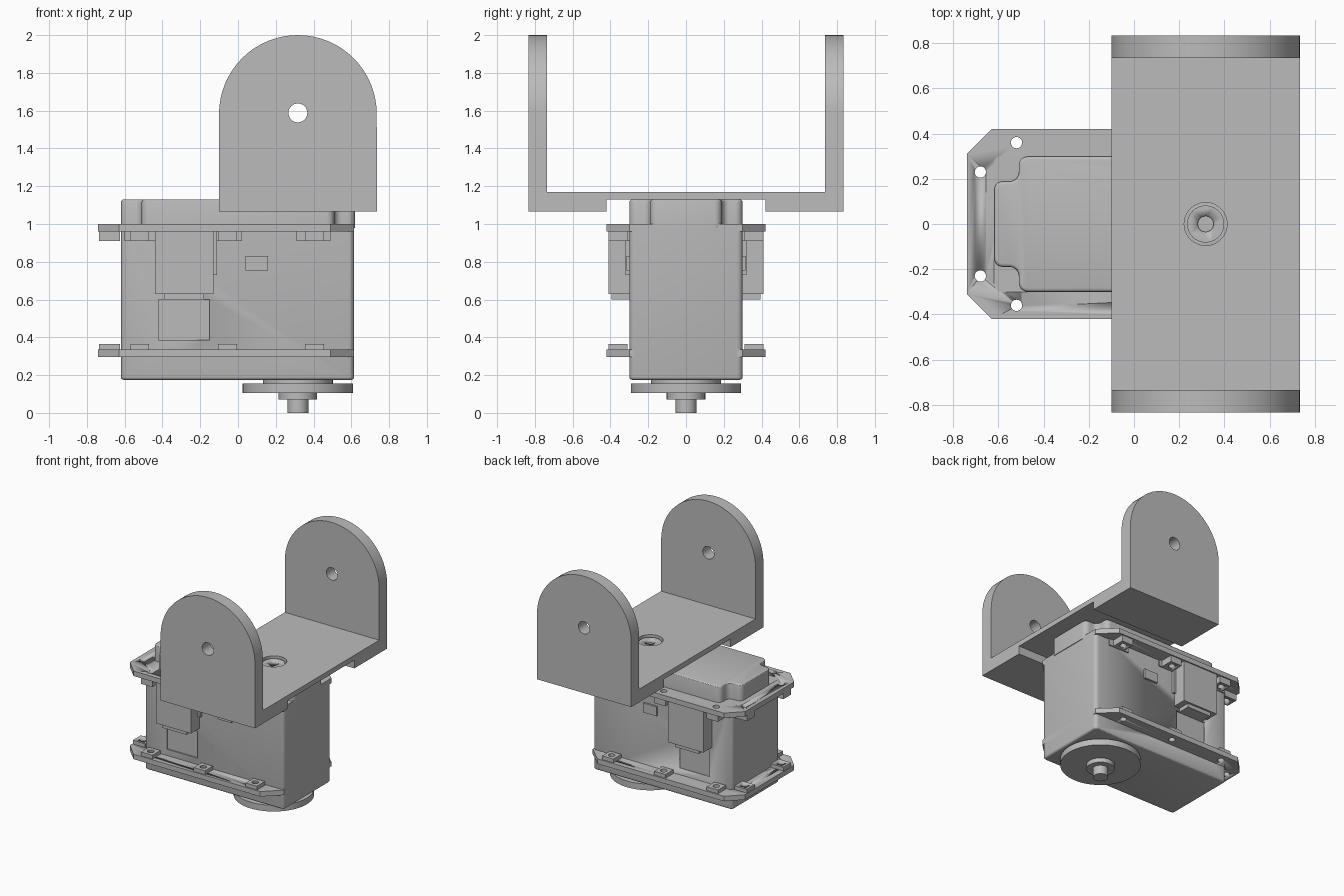
import bpy, bmesh
from math import cos, sin, pi, radians

if "Cube" in bpy.data.objects:
    bpy.data.objects.remove(bpy.data.objects["Cube"])

grey = bpy.data.materials.new("plain grey")
grey.use_nodes = True
GREY = (0.5, 0.5, 0.5, 1)
grey.diffuse_color = GREY
grey.node_tree.nodes["Principled BSDF"].inputs["Base Color"].default_value = GREY


def activate(ob):
    bpy.ops.object.select_all(action="DESELECT")
    ob.select_set(True)
    bpy.context.view_layer.objects.active = ob


def prism(name, pts, lo, hi, axis="z", side=0, rim=0, rims=()):
    """Extrude an outline along an axis; round the side edges, then the given rims."""
    place = {"z": lambda u, v, w: (u, v, w),
             "y": lambda u, v, w: (u, w, v),
             "x": lambda u, v, w: (w, u, v)}[axis]
    bm = bmesh.new()
    low = [bm.verts.new(place(u, v, lo)) for u, v in pts]
    high = [bm.verts.new(place(u, v, hi)) for u, v in pts]
    bm.faces.new(low)
    bm.faces.new(high)
    n = len(pts)
    uprights = []
    for i in range(n):
        j = (i + 1) % n
        bm.faces.new((low[i], low[j], high[j], high[i]))
    bmesh.ops.recalc_face_normals(bm, faces=bm.faces)
    k = "xyz".index(axis)
    if side:
        uprights = [e for e in bm.edges if abs(e.verts[0].co[k] - e.verts[1].co[k]) > 1e-4]
        bmesh.ops.bevel(bm, geom=uprights, offset=side, segments=5, profile=0.5, affect="EDGES")
    for level in rims:
        edges = [e for e in bm.edges if all(abs(v.co[k] - level) < 1e-4 for v in e.verts)]
        bmesh.ops.bevel(bm, geom=edges, offset=rim, segments=3, profile=0.5, affect="EDGES")
    me = bpy.data.meshes.new(name)
    bm.to_mesh(me)
    bm.free()
    me.materials.append(grey)
    ob = bpy.data.objects.new(name, me)
    bpy.context.collection.objects.link(ob)
    activate(ob)
    bpy.ops.object.shade_smooth_by_angle(angle=radians(30))
    return ob


def rect(u0, u1, v0, v1):
    return [(u0, v0), (u1, v0), (u1, v1), (u0, v1)]


def circle(u, v, r, n=40):
    return [(u + r * cos(2 * pi * i / n), v + r * sin(2 * pi * i / n)) for i in range(n)]


def box(name, x0, x1, y0, y1, z0, z1):
    return prism(name, rect(x0, x1, min(y0, y1), max(y0, y1)), z0, z1)


def combine(ob, tool, how="DIFFERENCE"):
    mod = ob.modifiers.new("cut", "BOOLEAN")
    mod.operation, mod.object, mod.solver = how, tool, "EXACT"
    activate(ob)
    bpy.ops.object.modifier_apply(modifier=mod.name)
    bpy.data.objects.remove(tool)


def mirrored(half):
    return half + [(x, -y) for x, y in reversed(half)]


SHAFT = 0.317

# Servo case with recessed label panels on both sides
case = prism("servo_case", rect(-0.62, 0.615, -0.3, 0.3), 0.175, 1.0,
             side=0.03, rim=0.015, rims=(0.175,))
for s in (-1, 1):
    combine(case, box("panel_cutter", -0.42, -0.15, s * 0.29, s * 0.35, 0.385, 0.6))

# Raised lid with notched corners
corner = [(-0.62, 0.19), (-0.51, 0.19), (-0.51, 0.3)]
prism("servo_lid", mirrored(corner + [(-x, y) for x, y in reversed(corner)]),
      0.98, 1.13, side=0.04, rim=0.015, rims=(1.13,))

# Mounting flanges with screw bosses
outline = mirrored([(-0.74, 0.31), (-0.63, 0.42), (0.49, 0.42), (0.615, 0.3)])
screws = [(x, s * 0.36) for x in (-0.52, -0.055, 0.405) for s in (-1, 1)]
end_screws = [(-0.68, s * 0.23) for s in (-1, 1)]
for label, z0, z1, b0, b1 in (("upper", 0.96, 1.0, 0.91, 0.965),
                              ("lower", 0.295, 0.335, 0.33, 0.365)):
    flange = prism(label + "_flange", outline, z0, z1)
    parts = [flange]
    for x, y in screws:
        parts.append(box(label + "_screw_boss", x - 0.05, x + 0.05, y - 0.05, y + 0.05, b0, b1))
    for x, y in end_screws:
        parts.append(box(label + "_end_boss", x - 0.055, x + 0.055, y - 0.05, y + 0.05, b0, b1))
    for i, (x, y) in enumerate(screws + end_screws):
        for part in (flange, parts[i + 1]):
            combine(part, prism("screw_hole", circle(x, y, 0.025, 20), b0 - 0.2, b1 + 0.2))

# Side details, the same on front and back
for s, where in ((-1, "front"), (1, "back")):
    box(where + "_connector", -0.44, -0.13, s * 0.28, s * 0.41, 0.63, 0.965)
    box(where + "_connector_neck", -0.39, -0.18, s * 0.28, s * 0.395, 0.6, 0.64)
    box(where + "_connector_rib", -0.135, -0.11, s * 0.28, s * 0.32, 0.73, 0.965)
    box(where + "_latch", 0.04, 0.16, s * 0.28, s * 0.315, 0.755, 0.83)
    for x0, x1 in ((-0.6, -0.44), (-0.13, 0.02), (0.31, 0.49)):
        box(where + "_trim", x0, x1, s * 0.28, s * 0.31, 0.91, 0.965)

# Output shaft stack under the case
for name, r, z0, z1 in (("output_collar", 0.185, 0.15, 0.18), ("output_disc", 0.292, 0.105, 0.155),
                        ("output_hub", 0.102, 0.07, 0.11), ("output_stub", 0.056, 0, 0.075)):
    prism(name, circle(SHAFT, 0, r, 56), z0, z1)

# U bracket: side profile trimmed to round arms
half = [(-0.835, 2.0), (-0.835, 1.065), (-0.42, 1.065), (-0.42, 1.13)]
inner = [(0.735, 2.0), (0.735, 1.17)]
profile = half + [(-y, z) for y, z in reversed(half)] + inner + [(-y, z) for y, z in reversed(inner)]
bracket = prism("u_bracket", profile, -0.1, 0.735, axis="x")
R = 0.4175
arch = [(-0.1, 1.0), (0.735, 1.0)]
arch += [(SHAFT + R * cos(pi * i / 32), 1.5825 + R * sin(pi * i / 32)) for i in range(33)]
combine(bracket, prism("arch_cutter", arch, -1, 1, axis="y"), "INTERSECT")
combine(bracket, prism("pivot_hole", circle(SHAFT, 1.588, 0.05, 32), -1, 1, axis="y"))
combine(bracket, prism("base_hole", circle(SHAFT, 0, 0.095), 1.1, 1.2))
activate(bracket)
bpy.ops.object.shade_smooth_by_angle(angle=radians(30))

# Bushing seated in the bracket base
bushing = prism("base_bushing", circle(SHAFT, 0, 0.082), 1.12, 1.155)
combine(bushing, prism("bushing_hole", circle(SHAFT, 0, 0.035, 24), 1.1, 1.2))
